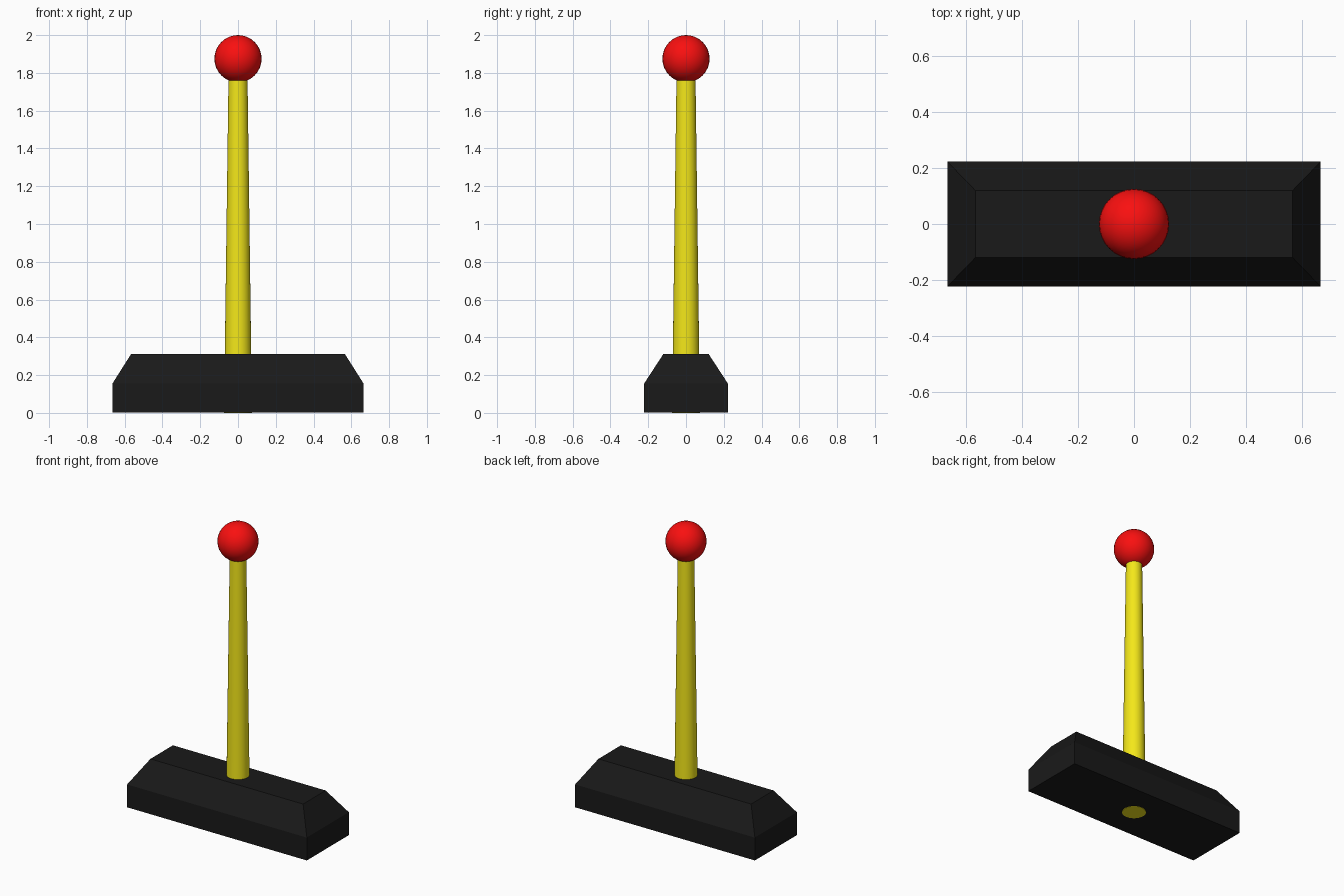
import bpy, bmesh

if "Cube" in bpy.data.objects:
    bpy.data.objects.remove(bpy.data.objects["Cube"])


def paint(obj, name, color):
    mat = bpy.data.materials.new(name)
    mat.diffuse_color = color
    mat.use_nodes = True
    mat.node_tree.nodes["Principled BSDF"].inputs["Base Color"].default_value = mat.diffuse_color
    obj.data.materials.append(mat)


# Base: box with a chamfered upper half, built by extruding and tapering the top
bm = bmesh.new()
bmesh.ops.create_cube(bm, size=1)
bmesh.ops.scale(bm, vec=(1.33, 0.444, 0.153), verts=bm.verts)
bmesh.ops.translate(bm, vec=(0, 0, 0.0785), verts=bm.verts)
bm.faces.ensure_lookup_table()
top = max(bm.faces, key=lambda f: f.calc_center_median().z)
new = bmesh.ops.extrude_face_region(bm, geom=[top])
bmesh.ops.delete(bm, geom=[top], context='FACES_ONLY')
for v in [g for g in new["geom"] if isinstance(g, bmesh.types.BMVert)]:
    v.co.x *= 0.565 / 0.665
    v.co.y *= 0.119 / 0.222
    v.co.z = 0.313
bmesh.ops.recalc_face_normals(bm, faces=bm.faces)
mesh = bpy.data.meshes.new("base")
bm.to_mesh(mesh)
bm.free()
base = bpy.data.objects.new("base", mesh)
bpy.context.collection.objects.link(base)
paint(base, "black", (0.01, 0.01, 0.01, 1))

# Tapered post running through the base up into the ball
z_top = 1.8
bpy.ops.mesh.primitive_cone_add(vertices=32, radius1=0.074, radius2=0.05,
                                depth=z_top, location=(0, 0, z_top / 2))
post = bpy.context.object
post.name = "post"
bpy.ops.object.shade_smooth_by_angle()
paint(post, "yellow", (0.9, 0.8, 0.01, 1))

# Ball on top
bpy.ops.mesh.primitive_uv_sphere_add(segments=32, ring_count=16, radius=0.125,
                                     location=(0, 0, 1.875))
ball = bpy.context.object
ball.name = "ball"
bpy.ops.object.shade_smooth_by_angle()
paint(ball, "red", (0.95, 0.005, 0.005, 1))
